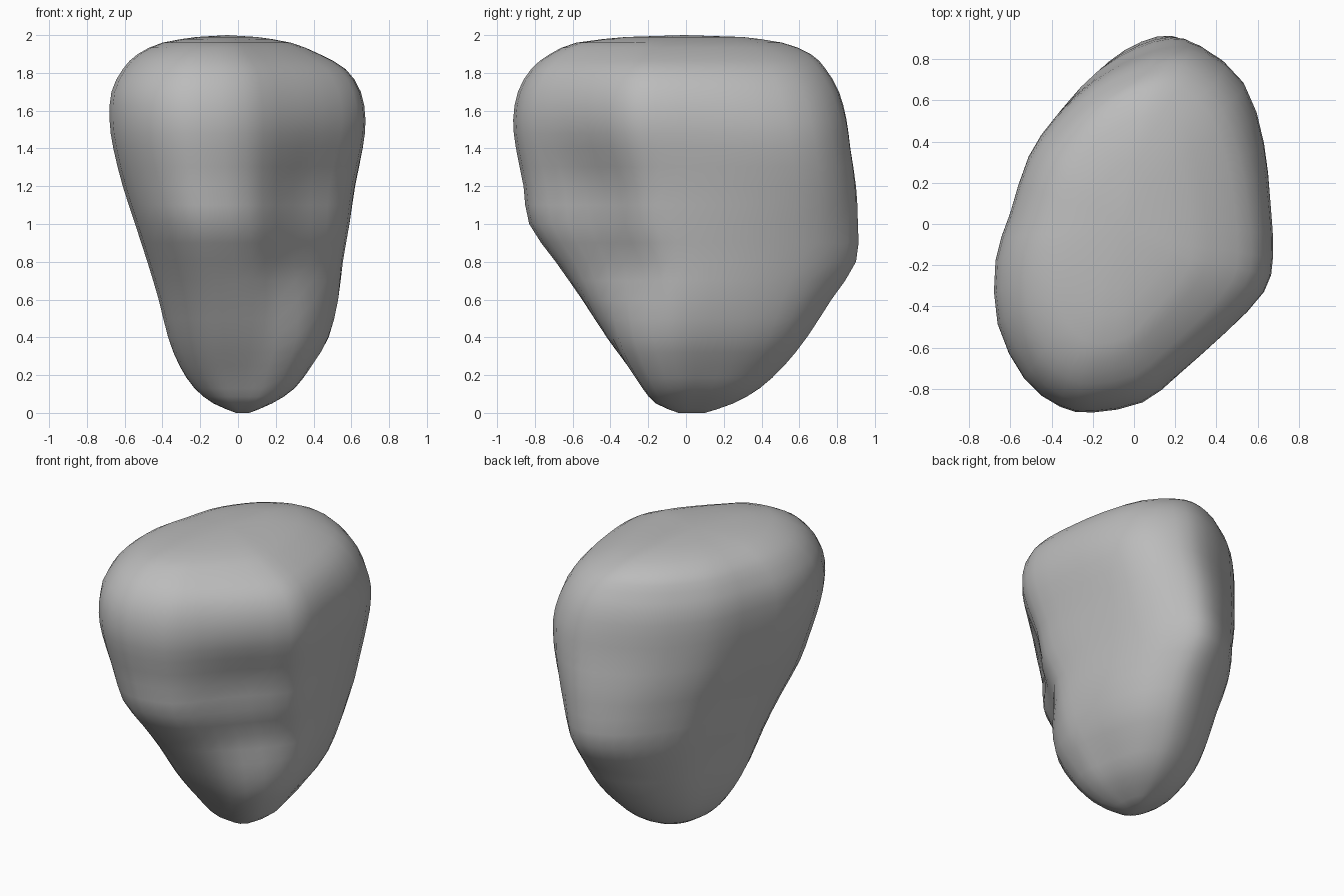
import bpy
import bmesh
import math

default_cube = bpy.data.objects.get("Cube")
if default_cube:
    bpy.data.objects.remove(default_cube, do_unlink=True)

# Plan outline of the boulder at its widest, going counter-clockwise from the back
OUTLINE = [(.18, .92), (0, .88), (-.2, .77), (-.38, .59), (-.51, .39), (-.6, .1),
           (-.67, -.14), (-.66, -.46), (-.53, -.74), (-.36, -.88), (-.2, -.91),
           (.04, -.86), (.22, -.72), (.45, -.51), (.63, -.3), (.67, -.12),
           (.65, .15), (.6, .43), (.5, .7), (.33, .87)]
HALF_X, HALF_Y = .675, .915

# Height, then the left-right and front-back limits of the body there
LEVELS = [(0, -.01, .06, -.04, .1), (.05, -.13, .18, -.16, .25),
          (.13, -.23, .3, -.23, .39), (.25, -.31, .39, -.31, .52),
          (.4, -.37, .48, -.42, .64), (.6, -.42, .53, -.55, .77),
          (.8, -.48, .555, -.69, .9), (1, -.545, .59, -.83, .91),
          (1.2, -.61, .62, -.86, .9), (1.4, -.66, .66, -.9, .87),
          (1.55, -.68, .675, -.915, .85), (1.7, -.67, .65, -.89, .81),
          (1.82, -.61, .57, -.82, .74), (1.9, -.53, .43, -.72, .66),
          (1.96, -.4, .28, -.58, .51), (1.99, -.22, .1, -.32, .3)]


def make_material(name, color):
    material = bpy.data.materials.new(name)
    material.use_nodes = True
    material.diffuse_color = color
    shader = material.node_tree.nodes["Principled BSDF"]
    shader.inputs["Base Color"].default_value = color
    shader.inputs["Roughness"].default_value = .8
    return material


def spline(a, b, c, d, t):
    """Smooth curve from b to c, guided by the neighbours a and d."""
    return tuple(q + .5 * t * (r - p + t * (2 * p - 5 * q + 4 * r - s
                 + t * (3 * (q - r) + s - p)))
                 for p, q, r, s in zip(a, b, c, d))


def refine_loop(points, steps):
    count = len(points)
    return [spline(points[i - 1], points[i], points[(i + 1) % count],
                   points[(i + 2) % count], k / steps)
            for i in range(count) for k in range(steps)]


def refine_path(points, steps):
    padded = [points[0]] + points + [points[-1]]
    path = [spline(*padded[i:i + 4], k / steps)
            for i in range(len(points) - 1) for k in range(steps)]
    return path + [points[-1]]


def bell(value, center, width):
    return math.exp(-((value - center) / width) ** 2)


def lobe(angle, degrees):
    """How strongly a direction belongs to the corner at the given bearing."""
    return max(0, math.cos(angle - math.radians(degrees))) ** 8


def section(level, outline):
    """Fit the plan outline to one level, growing rounder towards the foot."""
    z, left, right, front, back = level
    roundness = .5 * max(0, 1 - z / .8)
    # Front corner: a keel at the foot below a hollow; back corner: a shoulder
    keel = .4 * min(1, max(0, 1 - (z - .2) / .55)) - .1 * bell(z, 1.15, .3)
    shoulder = .07 * bell(z, 1.4, .3) - .06 * bell(z, .75, .25)
    ring = []
    for x, y in outline:
        u, v = x / HALF_X, y / HALF_Y
        angle = math.atan2(v, u)
        radius = math.hypot(u, v)
        radius += (1 - radius) * roundness
        radius *= 1 + keel * lobe(angle, -45) + shoulder * lobe(angle, 45)
        ring.append((radius * math.cos(angle), radius * math.sin(angle)))
    # Stretch the section to touch all four limits
    us, vs = [p[0] for p in ring], [p[1] for p in ring]
    u_span, v_span = max(us) - min(us), max(vs) - min(vs)
    return [(left + (right - left) * (u - min(us)) / u_span,
             front + (back - front) * (v - min(vs)) / v_span, z)
            for u, v in ring]


def build_boulder():
    bm = bmesh.new()
    outline = refine_loop(OUTLINE, 2)
    rings = [[bm.verts.new(co) for co in section(level, outline)]
             for level in refine_path(LEVELS, 2)]

    # Skin between neighbouring sections
    count = len(outline)
    for lower, upper in zip(rings, rings[1:]):
        for i in range(count):
            j = (i + 1) % count
            bm.faces.new((lower[i], lower[j], upper[j], upper[i]))

    # Close the foot and the crown with shallow fans
    for ring, height in ((rings[0], 0), (rings[-1], 2)):
        middle = bm.verts.new((sum(v.co.x for v in ring) / count,
                               sum(v.co.y for v in ring) / count, height))
        for i in range(count):
            bm.faces.new((ring[i], ring[(i + 1) % count], middle))

    bmesh.ops.recalc_face_normals(bm, faces=bm.faces)
    mesh = bpy.data.meshes.new("boulder")
    bm.to_mesh(mesh)
    bm.free()
    boulder = bpy.data.objects.new("boulder", mesh)
    bpy.context.collection.objects.link(boulder)
    return boulder


boulder = build_boulder()
boulder.data.materials.append(make_material("stone grey", (.5, .5, .5, 1)))

# Smooth stone surface that keeps only sharp ridges
bpy.ops.object.select_all(action="DESELECT")
boulder.select_set(True)
bpy.context.view_layer.objects.active = boulder
bpy.ops.object.shade_smooth_by_angle(angle=math.radians(50))
